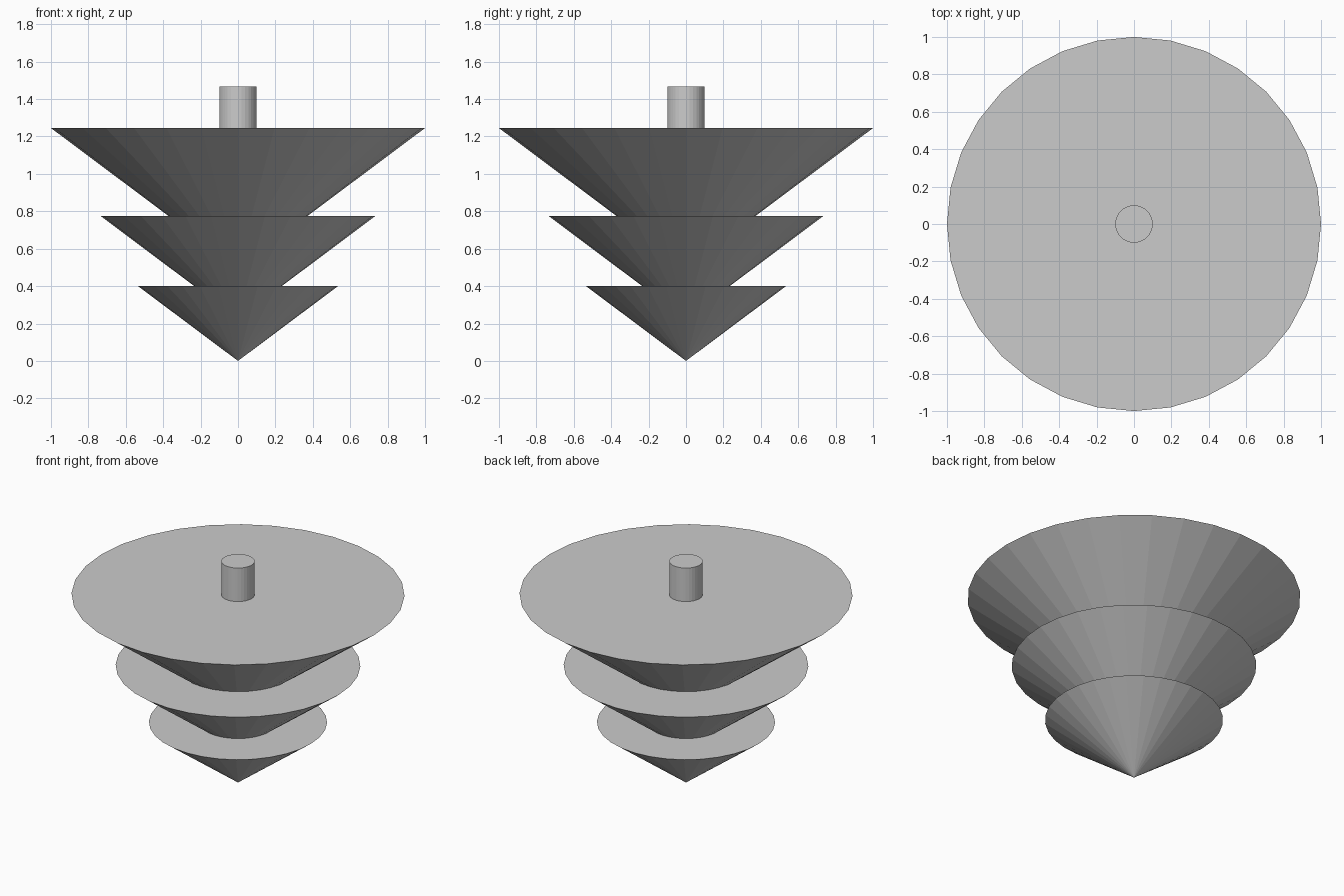
import bpy
import math

cube = bpy.data.objects.get("Cube")
if cube:
    bpy.data.objects.remove(cube, do_unlink=True)

SIDES = 32

grey = bpy.data.materials.new("light_grey")
grey.use_nodes = True
colour = (0.6, 0.6, 0.6, 1.0)
grey.diffuse_color = colour
grey.node_tree.nodes["Principled BSDF"].inputs["Base Color"].default_value = colour


def finish(name):
    obj = bpy.context.object
    obj.name = name
    obj.data.name = name
    obj.data.materials.clear()
    obj.data.materials.append(grey)
    return obj


def tier(name, radius, apex, top):
    """Solid cone with its point down and a flat top."""
    bpy.ops.mesh.primitive_cone_add(
        vertices=SIDES, radius1=0, radius2=radius, depth=top - apex,
        location=(0, 0, (apex + top) / 2))
    return finish(name)


# Three stacked cones, each point sunk into the one below
tier("lower_cone", 0.535, 0.0, 0.40)
tier("middle_cone", 0.735, 0.225, 0.775)
tier("upper_cone", 1.0, 0.497, 1.245)

# Short stem on the flat top
stem_bottom, stem_top = 1.2, 1.467
bpy.ops.mesh.primitive_cylinder_add(
    vertices=SIDES, radius=0.1, depth=stem_top - stem_bottom,
    location=(0, 0, (stem_bottom + stem_top) / 2))
finish("stem")
